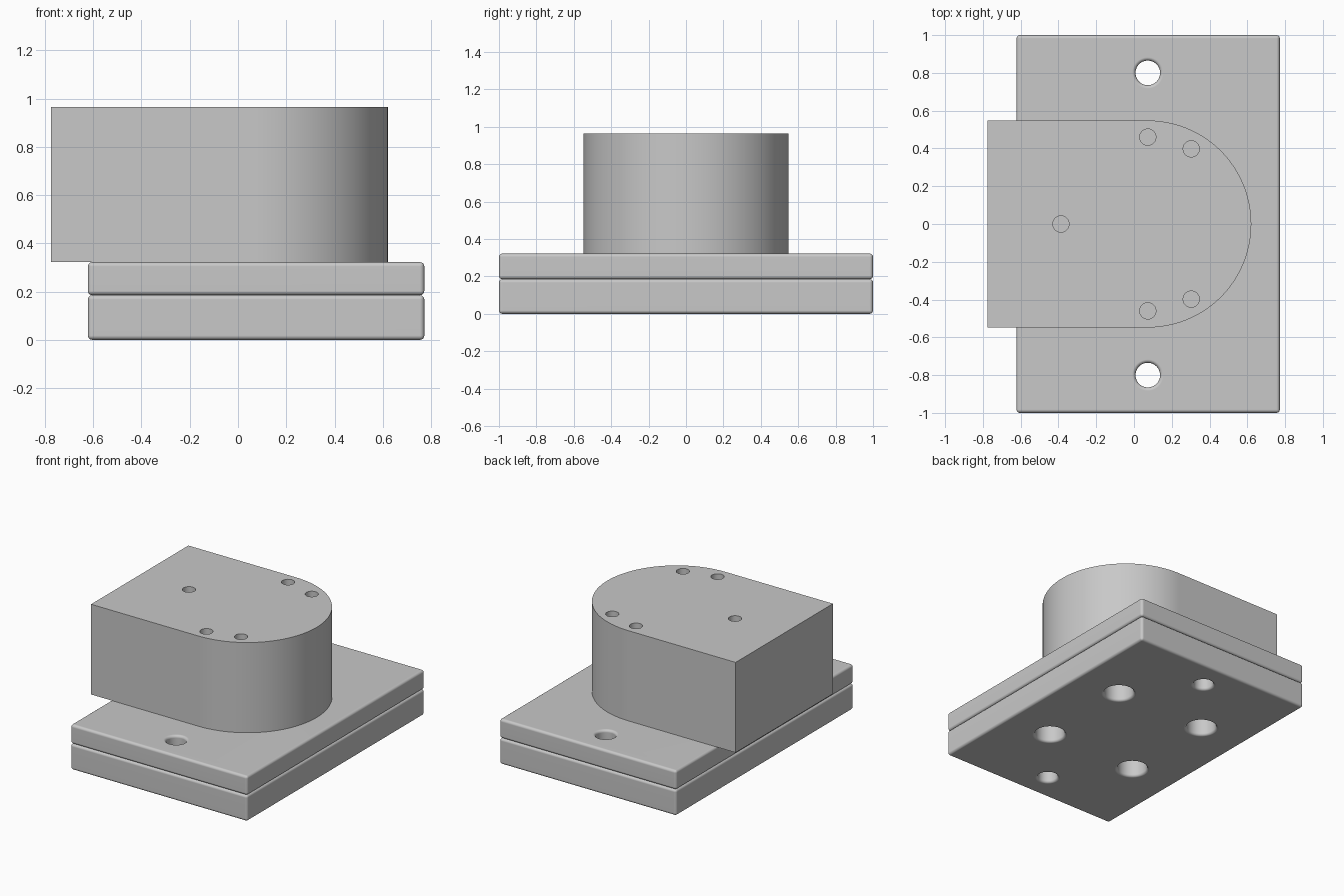
import bpy, bmesh, math

cube = bpy.data.objects.get("Cube")
if cube:
    bpy.data.objects.remove(cube, do_unlink=True)

grey = bpy.data.materials.new("light grey")
grey.use_nodes = True
grey.diffuse_color = (0.58, 0.58, 0.58, 1)
grey.node_tree.nodes["Principled BSDF"].inputs["Base Color"].default_value = (0.58, 0.58, 0.58, 1)

CX = 0.073          # shared axis of the round end and bolt holes
FILLET = 0.018
SPLIT, DECK, TOP = 0.185, 0.322, 0.965


def add_object(name, bm):
    bmesh.ops.recalc_face_normals(bm, faces=bm.faces)
    mesh = bpy.data.meshes.new(name)
    bm.to_mesh(mesh)
    bm.free()
    mesh.materials.append(grey)
    obj = bpy.data.objects.new(name, mesh)
    bpy.context.collection.objects.link(obj)
    return obj


def prism(outline, z0, z1):
    bm = bmesh.new()
    face = bm.faces.new([bm.verts.new((x, y, z0)) for x, y in outline])
    ext = bmesh.ops.extrude_face_region(bm, geom=[face])
    verts = [v for v in ext["geom"] if isinstance(v, bmesh.types.BMVert)]
    bmesh.ops.translate(bm, vec=(0, 0, z1 - z0), verts=verts)
    return bm


def lathe(bm, x, y, profile, n=48):
    """Closed turned solid from (radius, z) pairs."""
    rings = [[bm.verts.new((x + r * math.cos(2 * math.pi * i / n),
                            y + r * math.sin(2 * math.pi * i / n), z))
              for i in range(n)] for r, z in profile]
    for a, b in zip(rings, rings[1:]):
        for i in range(n):
            j = (i + 1) % n
            bm.faces.new((a[i], a[j], b[j], b[i]))
    bm.faces.new(rings[0][::-1])
    bm.faces.new(rings[-1])


def flared(r, z0, z1):
    """Profile of a hole with a rounded lip at each end."""
    f = FILLET
    arc = [(r + f - f * math.sin(t), f - f * math.cos(t))
           for t in (k * math.pi / 8 for k in range(5))]
    low = [(r + f, z0 - 0.05)] + [(a, z0 + h) for a, h in arc]
    high = [(a, z1 - h) for a, h in reversed(arc)] + [(r + f, z1 + 0.05)]
    return low + high


def apply(obj, mod):
    bpy.ops.object.select_all(action="DESELECT")
    obj.select_set(True)
    bpy.context.view_layer.objects.active = obj
    bpy.ops.object.modifier_apply(modifier=mod.name)


def drill(obj, holes):
    """Cut (x, y, profile) holes, then shade."""
    bm = bmesh.new()
    for x, y, profile in holes:
        lathe(bm, x, y, profile)
    cutter = add_object("hole_cutter", bm)
    cutter.hide_render = True
    mod = obj.modifiers.new("holes", "BOOLEAN")
    mod.operation, mod.solver, mod.object = "DIFFERENCE", "EXACT", cutter
    apply(obj, mod)
    bpy.data.objects.remove(cutter, do_unlink=True)
    bpy.ops.object.shade_smooth_by_angle(angle=math.radians(30))
    normals = obj.modifiers.new("flat normals", "WEIGHTED_NORMAL")
    normals.keep_sharp = True


def plate(name, z0, z1, holes):
    outline = [(-0.622, -1), (0.772, -1), (0.772, 1), (-0.622, 1)]
    obj = add_object(name, prism(outline, z0, z1))
    mod = obj.modifiers.new("rounded edges", "BEVEL")
    mod.width, mod.segments = FILLET, 4
    apply(obj, mod)
    drill(obj, holes)


# Two stacked plates with bolt holes; the lower one also has four large bores
bolts = [(CX, s * 0.8) for s in (-1, 1)]
bores = [(CX + sx * 0.355, sy * 0.355) for sx in (-1, 1) for sy in (-1, 1)]
plate("lower_plate", 0, SPLIT,
      [(x, y, flared(0.065, 0, SPLIT)) for x, y in bolts]
      + [(x, y, flared(0.098, 0, SPLIT)) for x, y in bores])
plate("upper_plate", SPLIT, DECK,
      [(x, y, flared(0.065, SPLIT, DECK)) for x, y in bolts])

# Block with one round end, overhanging the plates on the flat end
R = 0.548
outline = [(-0.775, R), (-0.775, -R)]
outline += [(CX + R * math.sin(t), -R * math.cos(t))
            for t in (math.pi * k / 48 for k in range(49))]
block = add_object("round_ended_block", prism(outline, DECK, TOP))
pins = [(-0.387, 0)] + [(x, s * y) for s in (-1, 1) for x, y in ((CX, 0.46), (0.303, 0.398))]
drill(block, [(x, y, [(0.043, TOP - 0.3), (0.043, TOP + 0.05)]) for x, y in pins])
